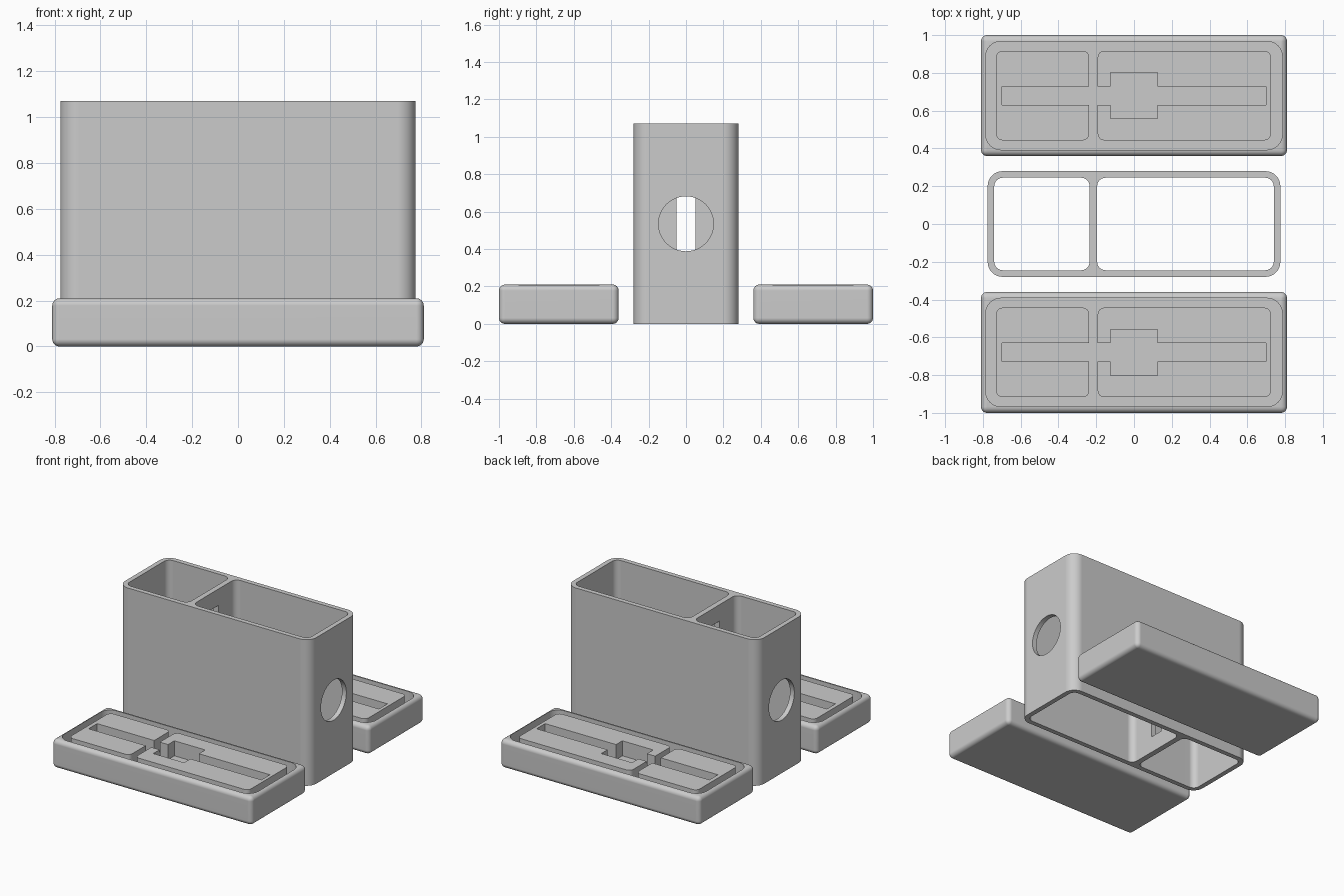
import bpy, bmesh, math
from mathutils import Matrix

old = bpy.data.objects.get("Cube")
if old:
    bpy.data.objects.remove(old, do_unlink=True)

GREY = (0.6, 0.6, 0.6, 1.0)
grey = bpy.data.materials.new("plain_grey")
grey.use_nodes = True
grey.diffuse_color = GREY
grey.node_tree.nodes["Principled BSDF"].inputs["Base Color"].default_value = GREY


def add_object(name, bm):
    bmesh.ops.recalc_face_normals(bm, faces=bm.faces)
    mesh = bpy.data.meshes.new(name)
    bm.to_mesh(mesh)
    bm.free()
    mesh.materials.append(grey)
    ob = bpy.data.objects.new(name, mesh)
    bpy.context.collection.objects.link(ob)
    return ob


def prism(name, x0, x1, half_y, z0, z1, radius=0.0, steps=8):
    """Upright block with a rounded rectangular outline."""
    bm = bmesh.new()
    ring = []
    corners = [(x1, half_y, 1, 1), (x0, half_y, -1, 1),
               (x0, -half_y, -1, -1), (x1, -half_y, 1, -1)]
    for i, (x, y, sx, sy) in enumerate(corners):
        count = steps + 1 if radius else 1
        for k in range(count):
            a = math.pi / 2 * (i + k / steps)
            ring.append(bm.verts.new((x - sx * radius + radius * math.cos(a) * bool(radius),
                                      y - sy * radius + radius * math.sin(a) * bool(radius), z0)))
    base = bm.faces.new(ring)
    top = bmesh.ops.extrude_face_region(bm, geom=[base])["geom"]
    bmesh.ops.translate(bm, vec=(0, 0, z1 - z0),
                        verts=[g for g in top if isinstance(g, bmesh.types.BMVert)])
    return add_object(name, bm)


def bake(ob):
    bpy.context.view_layer.update()
    evaluated = ob.evaluated_get(bpy.context.evaluated_depsgraph_get())
    mesh = bpy.data.meshes.new_from_object(evaluated)
    ob.modifiers.clear()
    ob.data = mesh


def cut(ob, *cutters):
    for c in cutters:
        mod = ob.modifiers.new("cut", 'BOOLEAN')
        mod.operation = 'DIFFERENCE'
        mod.solver = 'EXACT'
        mod.object = c
    bake(ob)
    for c in cutters:
        bpy.data.objects.remove(c, do_unlink=True)


def finish(ob):
    bpy.ops.object.select_all(action='DESELECT')
    ob.select_set(True)
    bpy.context.view_layer.objects.active = ob
    bpy.ops.object.shade_smooth_by_angle(angle=math.radians(30))
    mod = ob.modifiers.new("flat_faces", 'WEIGHTED_NORMAL')
    mod.keep_sharp = True


# Sleeve: open rounded tube with two compartments
HEIGHT, WALL_X = 1.07, 0.775
sleeve = prism("sleeve", -WALL_X, WALL_X, 0.28, 0, HEIGHT, 0.08)
cut(sleeve,
    prism("small_bay", -0.74, -0.235, 0.245, -0.1, HEIGHT + 0.1, 0.045),
    prism("large_bay", -0.195, 0.74, 0.245, -0.1, HEIGHT + 0.1, 0.045))

# Round opening in each end wall, tall slit in the divider
openings = [prism("slit", -0.3, -0.13, 0.05, 0.12, HEIGHT - 0.12)]
for side in (-1, 1):
    bm = bmesh.new()
    turn = Matrix.Translation((side * WALL_X, 0, HEIGHT / 2)) @ Matrix.Rotation(math.pi / 2, 4, 'Y')
    bmesh.ops.create_cone(bm, cap_ends=True, segments=48, radius1=0.147, radius2=0.147,
                          depth=0.12, matrix=turn)
    openings.append(add_object("opening", bm))
cut(sleeve, *openings)
finish(sleeve)

# End cap: rounded slab
CAP_Z, FLOOR = 0.21, 0.10
bm = bmesh.new()
bmesh.ops.create_cube(bm, size=1, matrix=Matrix.Translation((0, 0, CAP_Z / 2))
                      @ Matrix.Diagonal((1.62, 0.64, CAP_Z, 1)))
bmesh.ops.bevel(bm, geom=bm.edges[:], offset=0.032, segments=6, profile=0.5, affect='EDGES')
cap = add_object("back_cap", bm)

# Raised pads, split by a cross-shaped slot, left standing in the recess
recess = prism("recess", -0.785, 0.785, 0.287, FLOOR, CAP_Z + 0.1, 0.08)
pads = [prism("small_pad", -0.73, -0.237, 0.237, 0, 0.5, 0.035),
        prism("large_pad", -0.192, 0.725, 0.237, 0, 0.5, 0.035)]
for pad in pads:
    cut(pad, prism("slot", -0.7, 0.7, 0.049, -0.1, 0.6),
        prism("seat", -0.125, 0.125, 0.122, -0.2, 0.7))
cut(recess, *pads)
cut(cap, recess)
finish(cap)

# Matching caps behind and in front of the sleeve
front = cap.copy()
front.data = cap.data.copy()
front.name = "front_cap"
bpy.context.collection.objects.link(front)
cap.location.y = 0.68
front.location.y = -0.68
